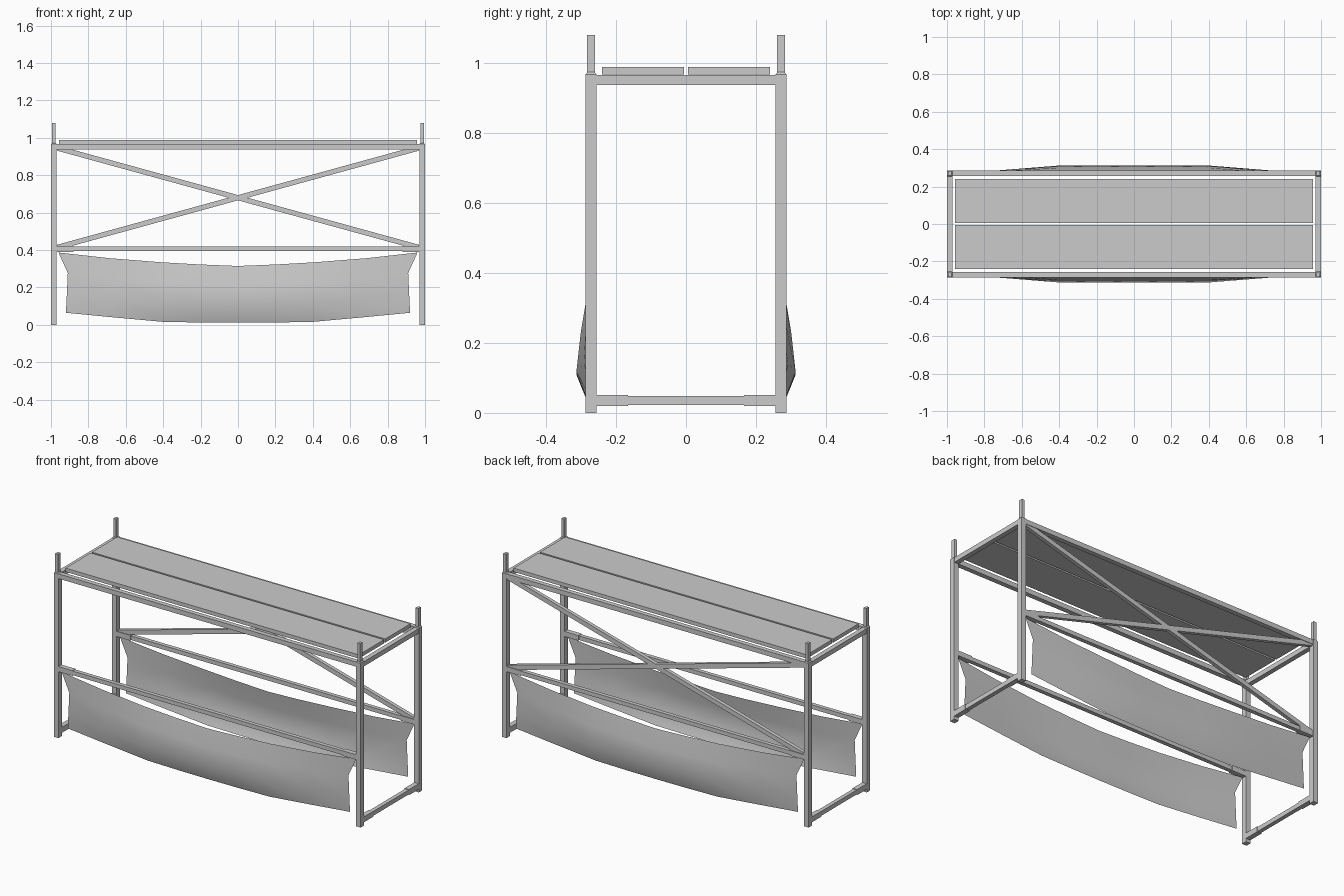
import bpy, math
from mathutils import Vector

if "Cube" in bpy.data.objects:
    bpy.data.objects.remove(bpy.data.objects["Cube"])


def box(name, lo, hi, rot_y=0.0, taper=0.0):
    """Box between two corners, optionally turned about y or with chamfered top."""
    lo, hi = Vector(lo), Vector(hi)
    c, h = (lo + hi) / 2, (hi - lo) / 2
    rings = [(-h.z, 0), (h.z, 0)]
    if taper:
        rings = [(-h.z, 0), (h.z - taper, 0), (h.z, taper)]
    verts = [(sx * (h.x - t), sy * (h.y - t), z) for z, t in rings
             for sx, sy in ((-1, -1), (1, -1), (1, 1), (-1, 1))]
    faces = [(3, 2, 1, 0), tuple(range(len(verts) - 4, len(verts)))]
    for k in range(len(rings) - 1):
        for i in range(4):
            a, b = 4 * k + i, 4 * k + (i + 1) % 4
            faces.append((a, b, b + 4, a + 4))
    me = bpy.data.meshes.new(name)
    me.from_pydata(verts, [], faces)
    ob = bpy.data.objects.new(name, me)
    ob.location = c
    ob.rotation_euler.y = rot_y
    bpy.context.collection.objects.link(ob)
    return ob


def centred(name, c, size, **kw):
    c, s = Vector(c), Vector(size) / 2
    return box(name, c - s, c + s, **kw)


PX, PY = 0.985, 0.271

# corner posts with stacking pins
for sx in (-1, 1):
    for sy in (-1, 1):
        centred("corner_post", (sx * PX, sy * PY, 0.4865), (0.03, 0.032, 0.973), taper=0.006)
        centred("stacking_pin", (sx * PX, sy * PY, 1.02), (0.018, 0.023, 0.12))
        # sleeves on the ends of the lower bars and middle rails
        centred("foot_bar_sleeve", (sx * PX, sy * 0.211, 0.035), (0.03, 0.09, 0.032))
        centred("middle_rail_sleeve", (sx * 0.925, sy * PY, 0.406), (0.09, 0.03, 0.03))

# end frames
for sx in (-1, 1):
    centred("top_end_bar", (sx * PX, 0, 0.951), (0.028, 0.52, 0.028))
    centred("foot_bar", (sx * PX, 0, 0.035), (0.024, 0.36, 0.026))

# long rails and planks
for sy in (-1, 1):
    centred("top_rail", (0, sy * PY, 0.953), (1.95, 0.028, 0.028))
    centred("middle_rail", (0, sy * PY, 0.406), (1.9, 0.024, 0.024))
    centred("shelf_plank", (0, sy * 0.123, 0.977), (1.912, 0.235, 0.022))

# crossed braces on the back
dx, dz = 1.93, 0.53
for s in (-1, 1):
    centred("back_brace", (0, PY, 0.68), (math.hypot(dx, dz), 0.022, 0.027),
            rot_y=s * math.atan2(dz, dx))


def banner(name, side):
    """Sagging cloth sheet hung under a middle rail."""
    cols = [(0, .315, .012, 1), (.21, .323, .013, 1), (.43, .335, .016, 1),
            (.72, .357, .040, .5), (1, .387, .065, 0)]      # u, top z, bottom z, bulge
    rows = [(0, .96, .012), (.34, .91, .030), (.68, .915, .042), (1, .92, .003)]
    cols = [(-u, a, b, f) for u, a, b, f in cols[:0:-1]] + cols
    verts = [(u * w, side * (0.271 + d * f), a + (b - a) * t)
             for t, w, d in rows for u, a, b, f in cols]
    n = len(cols)
    faces = []
    for r in range(len(rows) - 1):
        for c in range(n - 1):
            i = r * n + c
            f = (i, i + n, i + n + 1, i + 1)
            faces.append(f if side < 0 else f[::-1])
    me = bpy.data.meshes.new(name)
    me.from_pydata(verts, [], faces)
    me.shade_smooth()
    ob = bpy.data.objects.new(name, me)
    bpy.context.collection.objects.link(ob)


# cloth banners front and back
banner("front_cloth", -1)
banner("back_cloth", 1)
